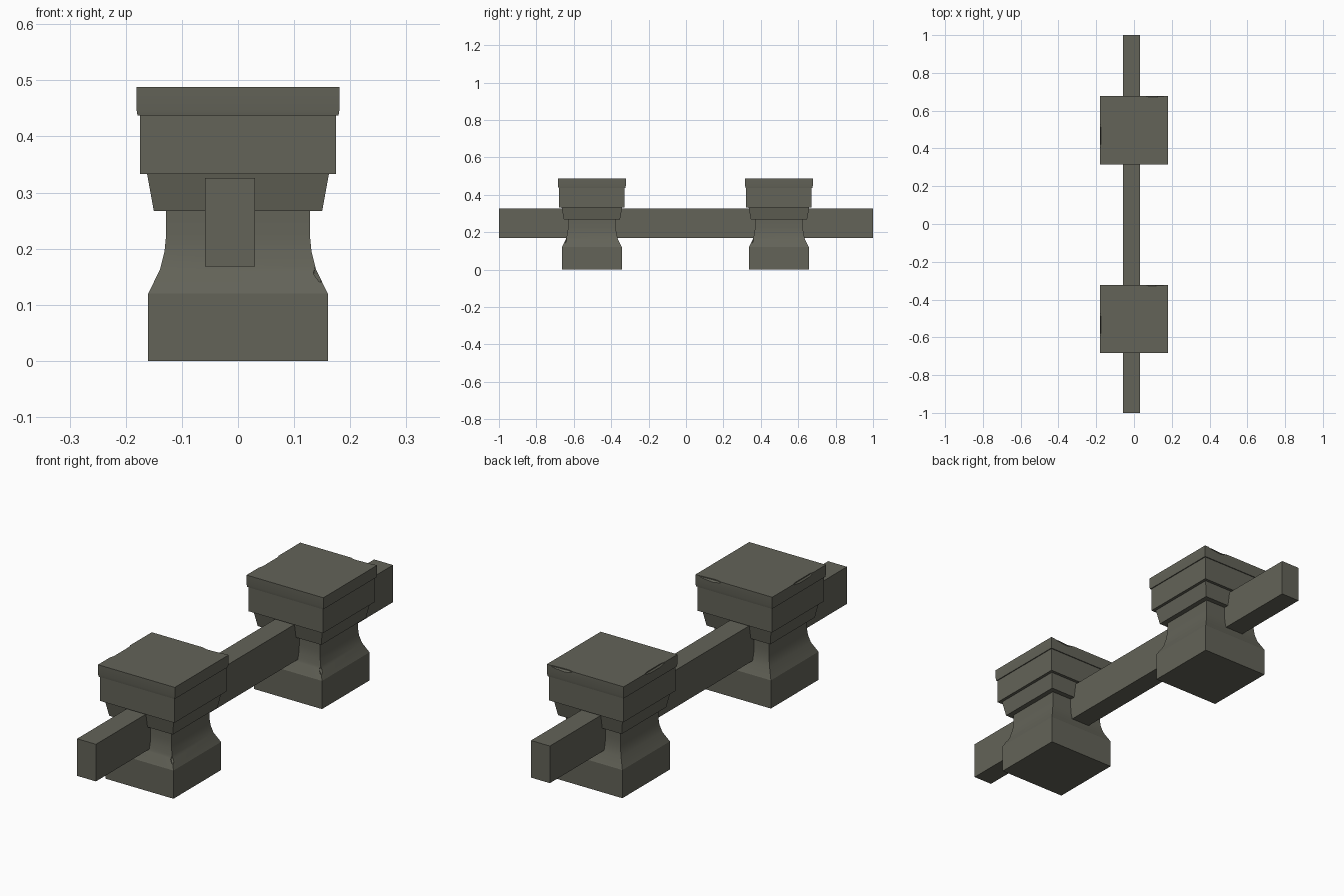
import bpy, bmesh, math
from mathutils import Vector

if "Cube" in bpy.data.objects:
    bpy.data.objects.remove(bpy.data.objects["Cube"])

stone = bpy.data.materials.new("weathered_stone")
stone.diffuse_color = (0.125, 0.125, 0.098, 1)
stone.use_nodes = True
stone.node_tree.nodes["Principled BSDF"].inputs["Base Color"].default_value = stone.diffuse_color


def make_object(name, bm):
    bmesh.ops.recalc_face_normals(bm, faces=bm.faces)
    mesh = bpy.data.meshes.new(name)
    bm.to_mesh(mesh)
    bm.free()
    mesh.materials.append(stone)
    ob = bpy.data.objects.new(name, mesh)
    bpy.context.collection.objects.link(ob)
    return ob


def square_loft(name, profile):
    """Stack square rings given as (half width, height), capped at both ends."""
    bm = bmesh.new()
    rings = [[bm.verts.new((sx * w, sy * w, z))
              for sx, sy in ((-1, -1), (1, -1), (1, 1), (-1, 1))] for w, z in profile]
    for a, b in zip(rings, rings[1:]):
        for i in range(4):
            j = (i + 1) % 4
            bm.faces.new((a[i], a[j], b[j], b[i]))
    bm.faces.new(rings[0][::-1])
    bm.faces.new(rings[-1])
    return make_object(name, bm)


def chip(target, centre, size, turn=0.0):
    """Knock a faceted dent out of an edge."""
    bm = bmesh.new()
    bmesh.ops.create_icosphere(bm, subdivisions=1, radius=1)
    bmesh.ops.scale(bm, vec=size, verts=bm.verts)
    cutter = make_object("chip_cutter", bm)
    cutter.location = centre
    cutter.rotation_euler.z = turn
    cutter.hide_render = True
    mod = target.modifiers.new("chip", 'BOOLEAN')
    mod.operation = 'DIFFERENCE'
    mod.solver = 'EXACT'
    mod.object = cutter
    bpy.context.view_layer.objects.active = target
    bpy.ops.object.modifier_apply(modifier=mod.name)
    bpy.data.objects.remove(cutter)


# Post: plinth, concave neck, flared collar, block and cap
post = square_loft("front_post", [
    (0.160, 0.0), (0.160, 0.12), (0.139, 0.163), (0.131, 0.195), (0.128, 0.225),
    (0.128, 0.267), (0.150, 0.267), (0.162, 0.333), (0.175, 0.333), (0.175, 0.437),
    (0.179, 0.437), (0.181, 0.449), (0.181, 0.488)])

# Worn spots: left cap edge, back cap edge, neck corner
chip(post, Vector((-0.187, -0.03, 0.496)), (0.015, 0.10, 0.026))
chip(post, Vector((0.105, 0.187, 0.496)), (0.075, 0.015, 0.026))
chip(post, Vector((0.147, -0.147, 0.168)), (0.014, 0.016, 0.032), math.radians(45))

bpy.ops.object.select_all(action='DESELECT')
post.select_set(True)
bpy.context.view_layer.objects.active = post
bpy.ops.object.shade_smooth_by_angle(angle=math.radians(22))
post.location.y = -0.503

# Second post along the rail
back_post = post.copy()
back_post.name = "back_post"
back_post.location.y = 0.497
bpy.context.collection.objects.link(back_post)

# Rail running through both posts
bm = bmesh.new()
bmesh.ops.create_cube(bm, size=1)
bmesh.ops.scale(bm, vec=(0.089, 2.0, 0.158), verts=bm.verts)
rail = make_object("rail", bm)
rail.location = (-0.014, 0, 0.247)
